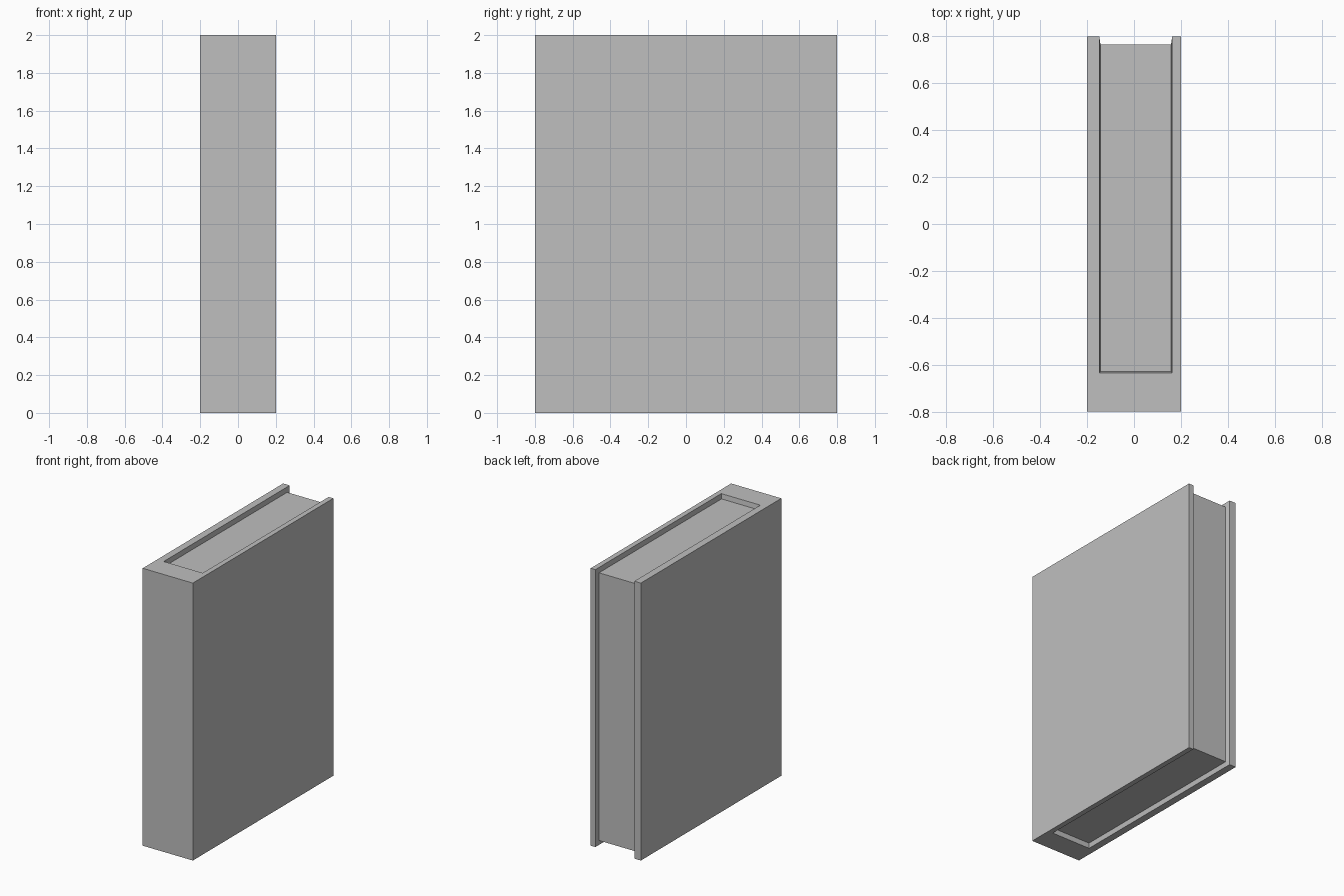
import bpy
import bmesh

cube = bpy.data.objects.get("Cube")
if cube:
    bpy.data.objects.remove(cube, do_unlink=True)

# One plain grey for the whole book
grey = bpy.data.materials.new("plain_grey")
grey.use_nodes = True
colour = (0.52, 0.52, 0.52, 1.0)
grey.diffuse_color = colour
grey.node_tree.nodes["Principled BSDF"].inputs["Base Color"].default_value = colour

HEIGHT, HALF_W, HALF_D = 2.0, 0.2, 0.8
RECESS = 0.035                        # pages sit this far inside the cover
PAGE_L, PAGE_R = -0.143, 0.158        # page block side limits
PAGE_FRONT, PAGE_BACK = -0.63, HALF_D - RECESS
FLARE = 0.005                         # cover opens slightly towards its rim


def cover_profile(flare):
    """U-shaped outline of the cover, open at the back."""
    return [(-HALF_W, -HALF_D), (HALF_W, -HALF_D), (HALF_W, HALF_D),
            (PAGE_R + FLARE, HALF_D), (PAGE_R + flare, PAGE_BACK),
            (PAGE_R + flare, PAGE_FRONT - flare),
            (PAGE_L - flare, PAGE_FRONT - flare),
            (PAGE_L - flare, PAGE_BACK), (PAGE_L - FLARE, HALF_D),
            (-HALF_W, HALF_D)]


def loft(name, sections):
    """Join stacked outlines, given as (z, points), into a closed solid."""
    bm = bmesh.new()
    rings = [[bm.verts.new((x, y, z)) for x, y in pts] for z, pts in sections]
    for low, high in zip(rings, rings[1:]):
        n = len(low)
        for i in range(n):
            j = (i + 1) % n
            bm.faces.new((low[i], low[j], high[j], high[i]))
    bm.faces.new(rings[0][::-1])
    bm.faces.new(rings[-1])
    bmesh.ops.recalc_face_normals(bm, faces=bm.faces)
    mesh = bpy.data.meshes.new(name)
    bm.to_mesh(mesh)
    bm.free()
    mesh.materials.append(grey)
    obj = bpy.data.objects.new(name, mesh)
    bpy.context.scene.collection.objects.link(obj)
    return obj


# Cover: spine and two boards in one piece
loft("cover", [(0, cover_profile(FLARE)),
               (RECESS, cover_profile(0)),
               (HEIGHT - RECESS, cover_profile(0)),
               (HEIGHT, cover_profile(FLARE))])

# Page block, recessed at top, bottom and back
page_outline = [(PAGE_L, PAGE_FRONT), (PAGE_R, PAGE_FRONT),
                (PAGE_R, PAGE_BACK), (PAGE_L, PAGE_BACK)]
loft("pages", [(RECESS, page_outline), (HEIGHT - RECESS, page_outline)])
